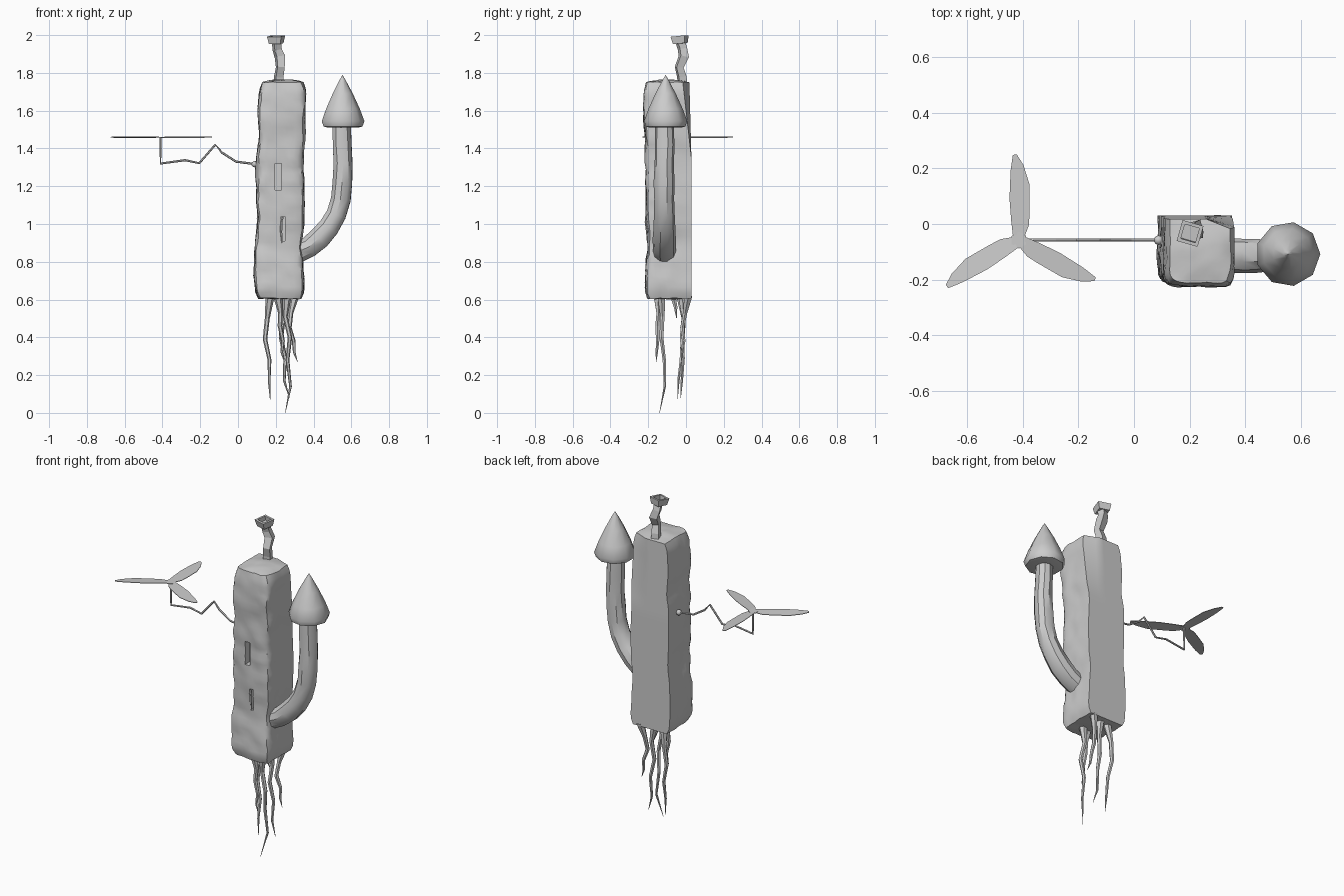
import bpy, bmesh, math
from mathutils import Vector, Matrix, noise

if "Cube" in bpy.data.objects:
    bpy.data.objects.remove(bpy.data.objects["Cube"])


def finish(bm, name, smooth=None):
    bmesh.ops.recalc_face_normals(bm, faces=bm.faces)
    me = bpy.data.meshes.new(name)
    bm.to_mesh(me)
    bm.free()
    ob = bpy.data.objects.new(name, me)
    bpy.context.collection.objects.link(ob)
    if smooth:
        bpy.ops.object.select_all(action='DESELECT')
        ob.select_set(True)
        bpy.context.view_layer.objects.active = ob
        bpy.ops.object.shade_smooth_by_angle(angle=math.radians(smooth))
    return ob


def tube(name, pts, radii, sides, phase=0.0, smooth=None, wobble=0.0):
    """Sweep a regular polygon of changing radius along a path."""
    pts = [Vector(p) for p in pts]
    bm = bmesh.new()
    rings, old, side = [], None, None
    for i, p in enumerate(pts):
        d = (pts[min(i + 1, len(pts) - 1)] - pts[max(i - 1, 0)]).normalized()
        if old is None:
            side = d.cross(Vector((0, 1, 0))).normalized()
        else:
            side = old.rotation_difference(d) @ side
        old, up = d, d.cross(side)
        ring = []
        for k in range(sides):
            a = phase + math.tau * k / sides
            q = p + radii[i] * (math.cos(a) * side + math.sin(a) * up)
            ring.append(bm.verts.new(q + noise.noise_vector(q * 9) * wobble))
        rings.append(ring)
    for a, b in zip(rings, rings[1:]):
        for k in range(sides):
            n = (k + 1) % sides
            bm.faces.new((a[k], a[n], b[n], b[k]))
    bm.faces.new(rings[0])
    bm.faces.new(rings[-1])
    return finish(bm, name, smooth)


def interp(table, z, col):
    for a, b in zip(table, table[1:]):
        if z <= b[0]:
            t = max(0, (z - a[0]) / (b[0] - a[0]))
            t = t * t * (3 - 2 * t)
            return a[col] + (b[col] - a[col]) * t
    return table[-1][col]


# Rough stone body: z, left x, right x, front y
prof = [(0.60, 0.11, 0.335, -0.205), (0.65, 0.09, 0.352, -0.215), (0.78, 0.085, 0.345, -0.212),
        (0.90, 0.09, 0.338, -0.202), (1.02, 0.102, 0.35, -0.21), (1.15, 0.097, 0.352, -0.212),
        (1.35, 0.097, 0.346, -0.216), (1.45, 0.112, 0.355, -0.216), (1.58, 0.105, 0.357, -0.226),
        (1.70, 0.112, 0.36, -0.224), (1.755, 0.13, 0.345, -0.212)]
bm = bmesh.new()
bmesh.ops.create_cube(bm, size=2)
bmesh.ops.subdivide_edges(bm, edges=[e for e in bm.edges
                          if abs(e.verts[0].co.z - e.verts[1].co.z) < 0.1], cuts=9, use_grid_fill=True)
bmesh.ops.subdivide_edges(bm, edges=[e for e in bm.edges
                          if abs(e.verts[0].co.z - e.verts[1].co.z) > 1], cuts=37, use_grid_fill=True)
for v in bm.verts:
    u, w, h = v.co
    z = 0.605 + 1.145 * (h + 1) / 2
    l, r, f = (interp(prof, z, c) for c in (1, 2, 3))
    back = 0.03 - 0.012 * max(0, (z - 1.3) / 0.45)
    if w < 0 and max(abs(u), abs(w)) > 0.99:          # soften front corners
        k = 1 - 0.10 * (abs(u) * abs(w)) ** 4
        u, w = u * k, w * k
    x = (l + r) / 2 + (r - l) / 2 * u
    y = (f + back) / 2 + (back - f) / 2 * w
    if w > 0.5 and u > 0.2:                           # chipped back corner near the top
        y -= 0.035 * max(0, (z - 1.35) / 0.4) * (w - 0.5) * 2 * (u - 0.2) / 0.8
    if h > 0.99:
        z += 0.014 * (1 - u * u) * (1 - w * w)
    p = Vector((x, y, z))
    amp = min(1, max(0, (0.9 - w) / 0.8))
    p += noise.noise_vector(p * 13) * 0.008 * amp + noise.noise_vector(p * 30) * 0.004 * amp
    v.co = p
body = finish(bm, "stone_body", 35)

# Window slits cut into the front
for i, (x, z, w, h) in enumerate([(0.213, 1.25, 0.032, 0.14), (0.238, 0.975, 0.020, 0.13)]):
    bm = bmesh.new()
    bmesh.ops.create_cube(bm, size=1, matrix=Matrix.Translation((x, -0.23, z)) @ Matrix.Diagonal((w, 0.12, h, 1)))
    cutter = finish(bm, f"slit_cutter_{i}")
    cutter.hide_render = True
    cutter.hide_set(True)
    m = body.modifiers.new(f"slit_{i}", 'BOOLEAN')
    m.operation, m.object, m.solver = 'DIFFERENCE', cutter, 'EXACT'
tube("slit_edge", [(0.234, -0.203, 0.90), (0.229, -0.206, 0.96), (0.231, -0.212, 1.01), (0.238, -0.212, 1.04)],
     [0.004, 0.006, 0.007, 0.005], 5)

# Bent side tower and its pointed roof
path = [(0.32, 0.855), (0.375, 0.88), (0.43, 0.925), (0.48, 0.98), (0.52, 1.05), (0.543, 1.13),
        (0.553, 1.22), (0.556, 1.32), (0.552, 1.42), (0.548, 1.54)]
tube("side_tower", [(x, -0.115, z) for x, z in path],
     [0.06, 0.06, 0.062, 0.059, 0.056, 0.054, 0.054, 0.052, 0.052, 0.05], 10, 0.3, 35, 0.005)
roof = [(0.05, 1.53), (0.09, 1.512), (0.106, 1.516), (0.116, 1.545), (0.092, 1.61), (0.055, 1.69), (0.016, 1.763), (0.001, 1.788)]
tube("tower_roof", [(0.553, -0.108, z) for r, z in sorted(roof[1:], key=lambda q: q[1])],
     [r for r, z in sorted(roof[1:], key=lambda q: q[1])], 9, 0.35, 40)

# Crooked chimney with a hollow cap
tube("chimney", [(0.214, -0.018, 1.72), (0.216, -0.022, 1.78), (0.224, -0.036, 1.83), (0.222, -0.012, 1.885),
                 (0.207, -0.018, 1.925), (0.205, -0.03, 1.965)],
     [0.031, 0.029, 0.027, 0.032, 0.028, 0.028], 4, math.pi / 4 + 0.25)
bm = bmesh.new()
bmesh.ops.create_cube(bm, size=1)
top = [f for f in bm.faces if f.normal.z > 0.9]
for v in bm.verts:
    k = 1 if v.co.z > 0 else 0.8
    v.co = (v.co.x * 0.078 * k, v.co.y * 0.078 * k, v.co.z * 0.04)
bmesh.ops.inset_region(bm, faces=top, thickness=0.017)
hole = bmesh.ops.extrude_discrete_faces(bm, faces=top)['faces']
for v in hole[0].verts:
    v.co.z -= 0.025
bm.transform(Matrix.Translation((0.202, -0.032, 1.975)) @ Matrix.Rotation(-0.28, 4, 'Z') @ Matrix.Rotation(0.1, 4, 'X'))
finish(bm, "chimney_cap")

# Crooked propeller rod and its wall socket
rod = [(-0.41, 1.46), (-0.41, 1.39), (-0.41, 1.32), (-0.28, 1.338), (-0.205, 1.322), (-0.12, 1.42),
       (-0.085, 1.378), (-0.01, 1.33), (0.11, 1.315)]
tube("propeller_rod", [(x, -0.058, z) for x, z in rod], [0.006] * 9, 6)
bm = bmesh.new()
bmesh.ops.create_icosphere(bm, subdivisions=2, radius=0.017, matrix=Matrix.Translation((0.088, -0.058, 1.317)))
finish(bm, "rod_socket", 60)

# Three thin blades and hub
outline = [(0.018, -0.022), (0.055, -0.036), (0.10, -0.038), (0.20, -0.038), (0.27, -0.016), (0.308, 0.008),
           (0.306, 0.022), (0.25, 0.03), (0.15, 0.034), (0.07, 0.028), (0.018, 0.022)]
bm = bmesh.new()
for i in range(3):
    rot = Matrix.Rotation(math.radians(90 + 120 * i), 4, 'Z')
    layers = []
    for dz in (-0.0015, 0.0015):
        layers.append([bm.verts.new(rot @ Vector((a, b, dz + 0.08 * b)) + Vector((-0.413, -0.058, 1.459)))
                       for a, b in outline])
        bm.faces.new(layers[-1])
    n = len(outline)
    for k in range(n):
        j = (k + 1) % n
        bm.faces.new((layers[0][k], layers[0][j], layers[1][j], layers[1][k]))
bmesh.ops.create_cone(bm, cap_ends=True, segments=6, radius1=0.03, radius2=0.03, depth=0.004,
                      matrix=Matrix.Translation((-0.413, -0.058, 1.459)))
finish(bm, "propeller")

# Hanging roots
roots = [
    [(0.17, -0.03, 0.62), (0.155, -0.012, 0.5), (0.143, -0.018, 0.39), (0.167, -0.025, 0.28), (0.165, -0.04, 0.17), (0.17, -0.045, 0.07)],
    [(0.26, -0.13, 0.62), (0.25, -0.125, 0.51), (0.275, -0.13, 0.40), (0.262, -0.115, 0.28), (0.278, -0.112, 0.14), (0.25, -0.14, 0.0)],
    [(0.225, -0.02, 0.62), (0.24, -0.012, 0.51), (0.228, -0.022, 0.40), (0.25, -0.015, 0.29), (0.245, -0.022, 0.17), (0.272, -0.028, 0.08)],
    [(0.30, 0.012, 0.62), (0.28, -0.005, 0.53), (0.272, -0.02, 0.45), (0.295, -0.012, 0.38), (0.298, -0.02, 0.32), (0.315, -0.025, 0.27)],
    [(0.21, -0.15, 0.62), (0.225, -0.145, 0.53), (0.222, -0.152, 0.46), (0.238, -0.15, 0.38), (0.232, -0.155, 0.32), (0.245, -0.158, 0.27)],
]
for i, p in enumerate(roots):
    tube(f"root_{i + 1}", p, [0.024, 0.013, 0.012, 0.010, 0.007, 0.001], 6)
tube("root_stub", [(0.23, -0.07, 0.62), (0.235, -0.055, 0.56), (0.25, -0.05, 0.5)], [0.015, 0.010, 0.001], 5)
